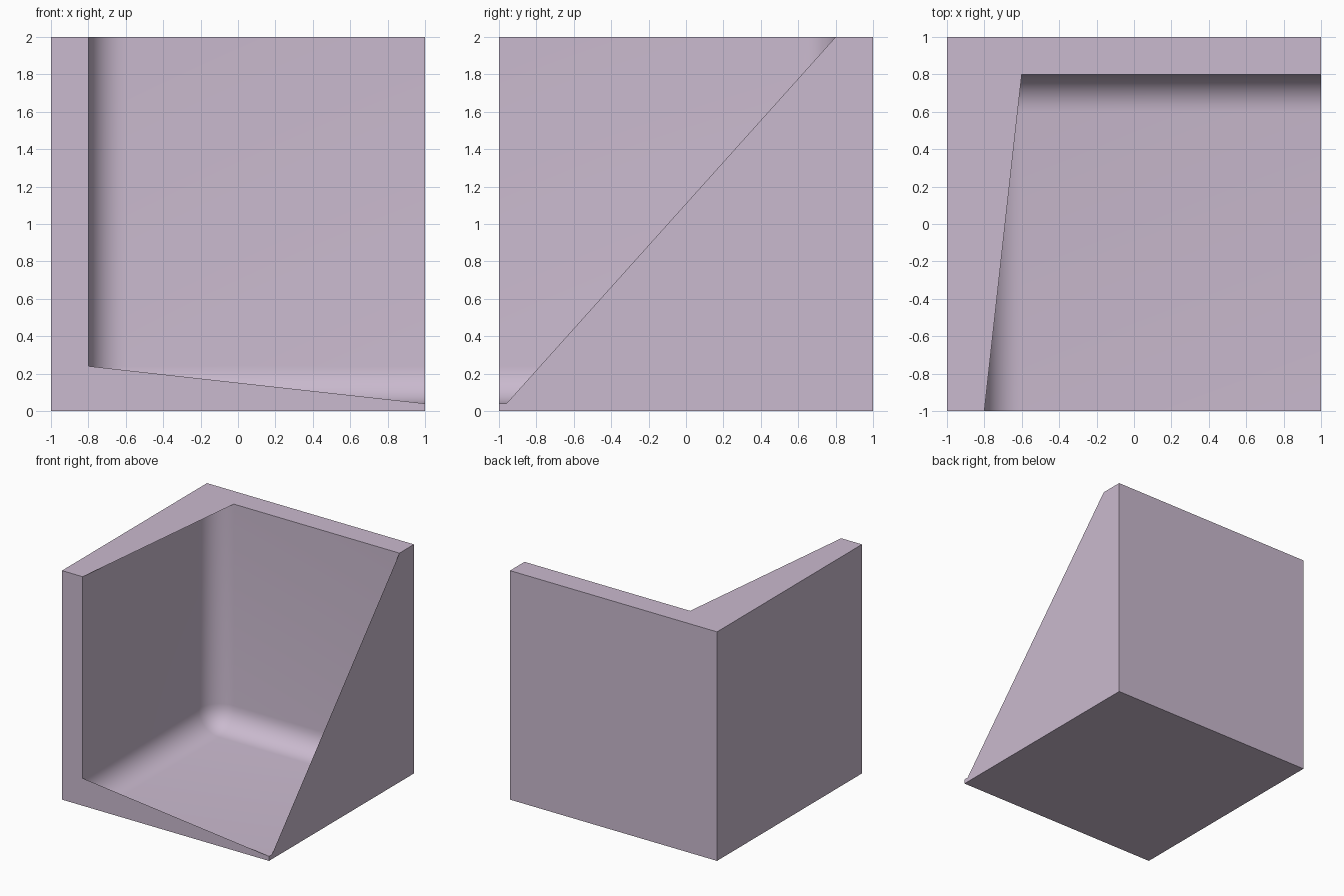
import bpy, bmesh, math
from mathutils import Vector

if "Cube" in bpy.data.objects:
    bpy.data.objects.remove(bpy.data.objects["Cube"])

mat = bpy.data.materials.new("pale mauve")
mat.diffuse_color = (0.59, 0.49, 0.62, 1)
mat.use_nodes = True
mat.node_tree.nodes["Principled BSDF"].inputs["Base Color"].default_value = mat.diffuse_color


def finish(bm, name):
    mesh = bpy.data.meshes.new(name)
    bm.to_mesh(mesh)
    bm.free()
    mesh.materials.append(mat)
    ob = bpy.data.objects.new(name, mesh)
    bpy.context.collection.objects.link(ob)
    return ob


def add_face(bm, points, facing):
    """Add a flat face whose normal points towards the given direction."""
    f = bm.faces.new([bm.verts.new(p) for p in points])
    f.normal_update()
    if f.normal.dot(Vector(facing)) < 0:
        f.normal_flip()


# outer shell: three full squares and three cut-away flat sides
bm = bmesh.new()
square = [(-1, -1), (1, -1), (1, 1), (-1, 1)]
front = [(-1, 0), (1, 0), (1, 0.04), (-0.8, 0.24), (-0.8, 2), (-1, 2)]
right = [(-1, 0), (1, 0), (1, 2), (0.8, 2), (-0.96, 0.04), (-1, 0.04)]
top = [(-1, -1), (-0.8, -1), (-0.6, 0.8), (1, 0.8), (1, 1), (-1, 1)]
add_face(bm, [(a, b, 0) for a, b in square], (0, 0, -1))
add_face(bm, [(-1, a, b + 1) for a, b in square], (-1, 0, 0))
add_face(bm, [(a, 1, b + 1) for a, b in square], (0, 1, 0))
add_face(bm, [(x, -1, z) for x, z in front], (0, -1, 0))
add_face(bm, [(1, y, z) for y, z in right], (1, 0, 0))
add_face(bm, [(x, y, 2) for x, y in top], (0, 0, 1))
bmesh.ops.remove_doubles(bm, verts=bm.verts, dist=0.0001)
finish(bm, "outer_shell")

# inner corner: floor and two walls, with rounded joins
bm = bmesh.new()
x, y, z = -0.8, 0.8, 0.04
inward = (1, -1, 1)
add_face(bm, [(x, y, z), (1, y, z), (1, -1, z), (x, -1, z)], inward)
add_face(bm, [(x, y, z), (x, -1, z), (x, -1, 2), (x, y, 2)], inward)
add_face(bm, [(x, y, z), (1, y, z), (1, y, 2), (x, y, 2)], inward)
bmesh.ops.remove_doubles(bm, verts=bm.verts, dist=0.0001)
joins = [e for e in bm.edges if len(e.link_faces) == 2]
bmesh.ops.bevel(bm, geom=joins, offset=0.2, offset_type='OFFSET',
                segments=8, profile=0.5, affect='EDGES')
for f in bm.faces:
    f.normal_update()
    if f.normal.dot(Vector(inward)) < 0:
        f.normal_flip()
inner = finish(bm, "rounded_inner_corner")
bpy.context.view_layer.objects.active = inner
inner.select_set(True)
bpy.ops.object.shade_smooth_by_angle(angle=math.radians(35))
